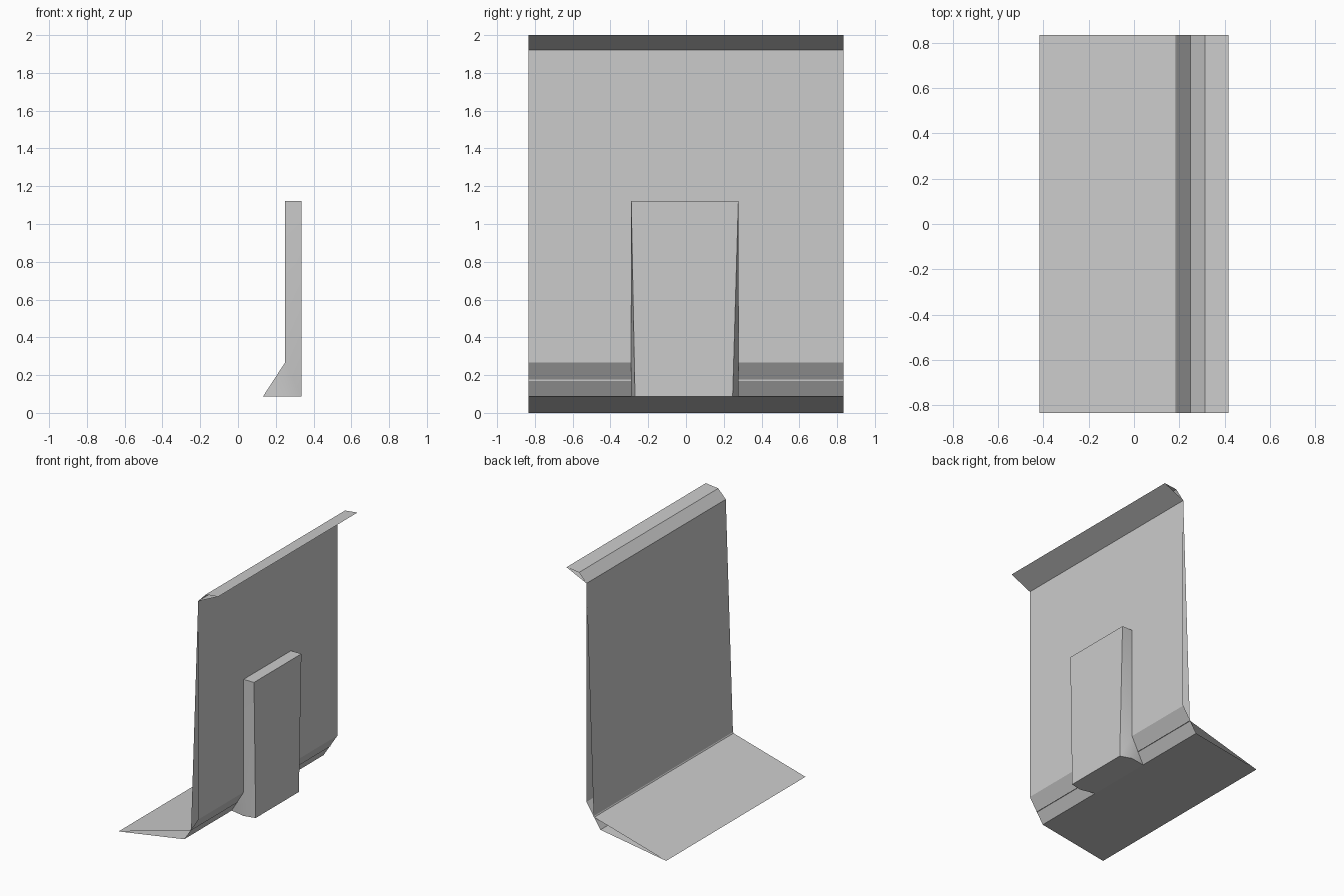
import bpy

if "Cube" in bpy.data.objects:
    bpy.data.objects.remove(bpy.data.objects["Cube"])

grey = bpy.data.materials.new("light_grey")
grey.diffuse_color = (0.6, 0.6, 0.6, 1)
grey.use_nodes = True
grey.node_tree.nodes["Principled BSDF"].inputs["Base Color"].default_value = grey.diffuse_color


def make_strip(name, profile, y_ends, closed, side_tris=()):
    """Sweep an x-z profile along y; ends stay open unless side triangles are given.
    y_ends gives the (front, back) y of each profile point."""
    n = len(profile)
    verts = [(x, y_ends[i][0], z) for i, (x, z) in enumerate(profile)]
    verts += [(x, y_ends[i][1], z) for i, (x, z) in enumerate(profile)]
    faces = []
    for i in range(n if closed else n - 1):
        j = (i + 1) % n
        faces.append((i, i + n, j + n, j))
    strips = len(faces)
    for a, b, c in side_tris:
        faces += [(a, b, c), (c + n, b + n, a + n)]
    mesh = bpy.data.meshes.new(name)
    mesh.from_pydata(verts, [], faces)
    mesh.materials.append(grey)
    # Only the slightly bowed sides are smooth
    for p in mesh.polygons:
        p.use_smooth = p.index >= strips
    mesh.update()
    obj = bpy.data.objects.new(name, mesh)
    bpy.context.collection.objects.link(obj)
    return obj


# Folded panel: foot, chamfer, wall and top lip, open at both ends
panel = [(-0.417, 0.0), (0.133, 0.088), (0.25, 0.268), (0.25, 1.922),
         (0.417, 2.0), (0.313, 1.988), (0.25, 1.922), (0.19, 0.17)]
make_strip("folded_panel", panel, [(-0.833, 0.833)] * len(panel), True)

# Bracket on the outer side, its foot meeting the panel chamfer
bracket = [(0.133, 0.088), (0.25, 0.088), (0.337, 0.088),
           (0.337, 1.122), (0.25, 1.122), (0.25, 0.268)]
wide, narrow = (-0.29, 0.277), (-0.27, 0.247)
bracket_y = [(-0.265, 0.257), wide, narrow, wide, wide, wide]
make_strip("bracket", bracket, bracket_y, False,
           side_tris=[(0, 1, 5), (1, 2, 5), (2, 3, 5), (3, 4, 5)])
